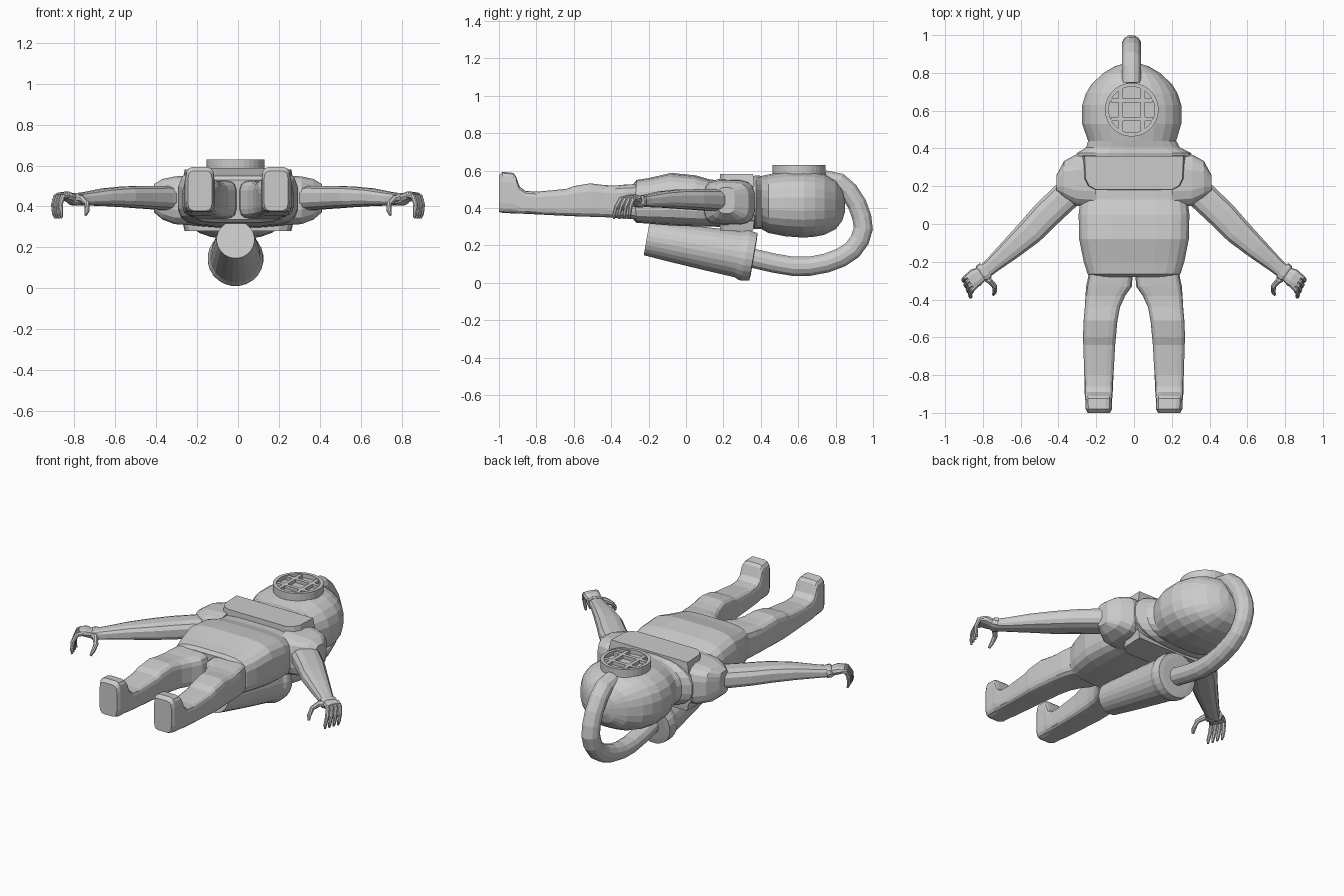
import bpy, bmesh, math
from mathutils import Vector as V

grey = bpy.data.materials.new("plain grey")
grey.diffuse_color = (0.6, 0.6, 0.6, 1)


def finish(name, bm):
    bmesh.ops.recalc_face_normals(bm, faces=bm.faces)
    me = bpy.data.meshes.new(name)
    bm.to_mesh(me)
    bm.free()
    me.materials.append(grey)
    ob = bpy.data.objects.new(name, me)
    bpy.context.collection.objects.link(ob)
    return ob


def sweep(name, secs, ref=(1, 0, 0), n=16, ex=2.0, tangent=None):
    """Skin rounded sections (point, half width along ref, other half width)."""
    bm = bmesh.new()
    pts = [V(s[0]) for s in secs]
    rings = []
    for i, (_, a, b) in enumerate(secs):
        t = V(tangent) if tangent else pts[min(i + 1, len(pts) - 1)] - pts[max(i - 1, 0)]
        t.normalize()
        u = V(ref)
        u = (u - t * u.dot(t)).normalized()
        w = t.cross(u)
        ring = []
        for k in range(n):
            g = 2 * math.pi * (k + 0.5) / n
            c, s = math.cos(g), math.sin(g)
            c = math.copysign(abs(c) ** (2 / ex), c)
            s = math.copysign(abs(s) ** (2 / ex), s)
            ring.append(bm.verts.new(pts[i] + u * a * c + w * b * s))
        rings.append(ring)
    for r, q in zip(rings, rings[1:]):
        for k in range(n):
            bm.faces.new((r[k], r[(k + 1) % n], q[(k + 1) % n], q[k]))
    bm.faces.new(rings[0])
    bm.faces.new(rings[-1])
    return finish(name, bm)


def along_y(name, rows, n=16, ex=2.0):
    """Rows of (y, x centre, half width, z low, z high)."""
    secs = [((x, y, (lo + hi) / 2), w, (hi - lo) / 2) for y, x, w, lo, hi in rows]
    return sweep(name, secs, n=n, ex=ex, tangent=(0, 1, 0))


def box(name, c, size):
    bm = bmesh.new()
    bmesh.ops.create_cube(bm, size=1)
    for v in bm.verts:
        v.co = V((v.co.x * size[0] + c[0], v.co.y * size[1] + c[1], v.co.z * size[2] + c[2]))
    return finish(name, bm)


def plate(name, outline, z0, z1, inset):
    """Flat plate with bevelled edge at z1."""
    bm = bmesh.new()
    f = bm.faces.new([bm.verts.new((x, y, z0)) for x, y in outline])
    top = bmesh.ops.extrude_face_region(bm, geom=[f])["geom"]
    cy = sum(p[1] for p in outline) / len(outline)
    for v in top:
        if isinstance(v, bmesh.types.BMVert):
            v.co.z = z1
            v.co.x *= 1 - inset
            v.co.y = cy + (v.co.y - cy) * (1 - inset)
    return finish(name, bm)


# torso with hem
along_y("torso", [(-.28, 0, .235, .335, .53), (-.265, 0, .247, .32, .55),
                  (-.2, 0, .268, .315, .56), (-.08, 0, .292, .305, .588),
                  (.05, 0, .295, .3, .575), (.13, 0, .285, .3, .552),
                  (.22, 0, .29, .295, .548), (.365, 0, .3, .295, .548)], n=20, ex=4)

# chest and back plates of the collar
outline = [(-.275, .365), (-.27, .24), (-.25, .2), (-.21, .178),
           (.21, .178), (.25, .2), (.27, .24), (.275, .365)]
plate("chest_plate", outline, .5, .58, .05)
plate("back_plate", outline, .34, .28, .05)

# helmet with flared collar
along_y("helmet", [(.355, 0, .31, .29, .57), (.375, 0, .305, .285, .575),
                   (.405, -.005, .25, .285, .572), (.44, -.01, .235, .265, .58),
                   (.53, -.012, .264, .247, .597), (.63, -.012, .264, .24, .6),
                   (.69, -.012, .245, .245, .595), (.74, -.012, .215, .255, .582),
                   (.80, -.012, .15, .285, .548), (.835, -.012, .09, .33, .5),
                   (.85, -.012, .04, .38, .45)], n=24, ex=2.5)

# porthole rim, glass recess and grille
C = (-.012, .605)
sweep("porthole", [((*C, z), r, r) for z, r in
                   ((.5, .142), (.63, .142), (.63, .122), (.605, .122))],
      n=32, tangent=(0, 0, 1))
for o in (-.058, .058):
    box("grille_bar", (C[0] + o, C[1], .614), (.022, .22, .022))
    box("grille_bar", (C[0], C[1] + o * .85, .614), (.22, .022, .022))

# air hose
hose = [(.74, .55), (.82, .535), (.87, .49), (.915, .42), (.94, .35), (.948, .29),
        (.93, .23), (.89, .175), (.83, .135), (.75, .105), (.66, .088), (.57, .088),
        (.47, .105), (.34, .135)]
sweep("air_hose", [((-.013, y, z), .053, .053) for y, z in hose], n=12)

# air tank, tilted, with flanged cap
a, b = V((-.012, -.21, .238)), V((-.012, .36, .138))
tank = [(0, .093), (.25, .104), (.6, .117), (.86, .125), (.9, .135),
        (.93, .137), (1, .13), (1.005, .1)]
sweep("air_tank", [(a.lerp(b, t), r, r) for t, r in tank], n=24, tangent=b - a)

for s in (-1, 1):
    side = "left" if s < 0 else "right"
    # leg and boot in one sweep
    along_y(side + "_leg", [(y, s * x, w, lo, hi) for y, x, w, lo, hi in (
        (-.24, .12, .115, .335, .53), (-.33, .132, .122, .343, .525),
        (-.38, .152, .106, .346, .52), (-.44, .167, .094, .35, .523),
        (-.51, .177, .09, .352, .532), (-.6, .183, .088, .355, .517),
        (-.64, .184, .085, .357, .502), (-.8, .186, .078, .365, .487),
        (-.86, .187, .076, .368, .492), (-.89, .187, .075, .369, .515),
        (-.91, .187, .074, .37, .572), (-.925, .187, .072, .37, .588),
        (-.98, .186, .07, .372, .594), (-1.0, .186, .06, .378, .575))], n=16, ex=5)
    # shoulder
    sweep(side + "_shoulder", [((s * x, y, z), w, h) for x, y, z, w, h in (
        (.2, .228, .43, .142, .125), (.31, .232, .43, .136, .118),
        (.37, .235, .435, .1, .1), (.41, .215, .44, .045, .07))],
        ref=(0, 1, 0), n=16, ex=3.5, tangent=(1, 0, 0))
    # arm
    sweep(side + "_arm", [((s * x, y, z), h, w) for x, y, z, w, h in (
        (.3, .2, .44, .08, .058), (.37, .14, .442, .08, .06),
        (.47, .045, .445, .079, .056), (.55, -.04, .447, .074, .052),
        (.65, -.13, .445, .06, .044), (.75, -.217, .437, .044, .033),
        (.8, -.26, .435, .04, .028))], ref=(0, 0, 1), n=12, ex=2.8)
    # cuff and palm
    sweep(side + "_palm", [((s * x, y, z), h, w) for x, y, z, w, h in (
        (.785, -.245, .435, .05, .033), (.805, -.262, .437, .05, .031),
        (.815, -.268, .44, .041, .024), (.84, -.285, .45, .05, .023),
        (.872, -.305, .452, .042, .016))], ref=(0, 0, 1), n=10, ex=2.8)
    # four curled fingers and the thumb
    for i in range(4):
        t = i / 3
        sweep(side + "_finger", [((s * x, y, z), r, r) for x, y, z, r in (
            (.87 - .04 * t, -.265 - .055 * t, .453, .014),
            (.892 - .035 * t, -.283 - .065 * t, .447, .0135),
            (.903 - .035 * t, -.296 - .075 * t, .41, .012),
            (.9 - .035 * t, -.302 - .083 * t, .365, .01),
            (.893 - .03 * t, -.3 - .085 * t, .342, .006))], ref=(1, .9 * s, 0), n=8)
    sweep(side + "_thumb", [((s * x, y, z), r, r) for x, y, z, r in (
        (.81, -.275, .44, .018), (.765, -.3, .438, .017), (.738, -.33, .415, .014),
        (.738, -.36, .38, .012), (.745, -.375, .358, .007))], ref=(0, 0, 1), n=8)
